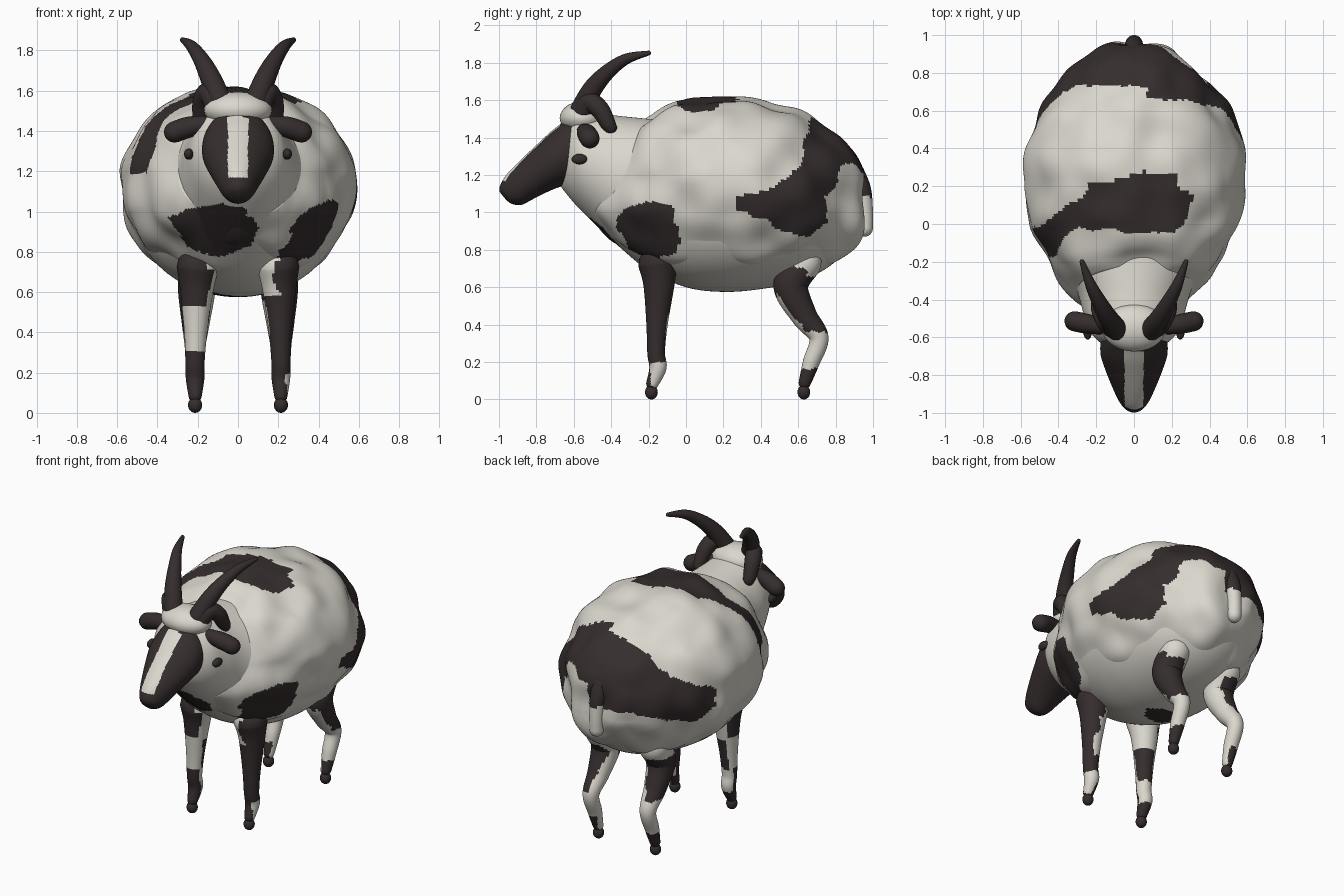
import bpy, bmesh, math
from mathutils import Vector, noise

if "Cube" in bpy.data.objects:
    bpy.data.objects.remove(bpy.data.objects["Cube"])


def material(name, rgb):
    m = bpy.data.materials.new(name)
    m.diffuse_color = (*rgb, 1)
    m.use_nodes = True
    m.node_tree.nodes["Principled BSDF"].inputs["Base Color"].default_value = m.diffuse_color
    return m


WHITE = material("cream wool", (0.70, 0.68, 0.61))
DARK = material("dark brown", (0.036, 0.026, 0.027))


def resample(pts, steps):
    """Catmull-Rom through tuples of any length."""
    p = [pts[0]] + list(pts) + [pts[-1]]
    out = []
    for i in range(1, len(p) - 2):
        for s in range(steps):
            t = s / steps
            out.append([0.5 * (2 * b + (c - a) * t + (2 * a - 5 * b + 4 * c - d) * t * t
                               + (3 * b - a - 3 * c + d) * t ** 3)
                        for a, b, c, d in zip(p[i - 1], p[i], p[i + 1], p[i + 2])])
    return out + [list(pts[-1])]


def skin(name, rings, rule, bump=0.0, ragged=1.0):
    """Join rings of points into a closed smooth mesh; rule(centre, normal) -> dark."""
    bm = bmesh.new()
    vr = [[bm.verts.new(p) for p in r] for r in rings]
    n = len(vr[0])
    for a, b in zip(vr, vr[1:]):
        for i in range(n):
            bm.faces.new((a[i], a[(i + 1) % n], b[(i + 1) % n], b[i]))
    bm.faces.new(vr[0])
    bm.faces.new(vr[-1])
    bmesh.ops.recalc_face_normals(bm, faces=bm.faces)
    bm.normal_update()
    if bump:
        for v, nor in [(v, v.normal.copy()) for v in bm.verts]:
            v.co += nor * bump * noise.noise(v.co * 5)
        bm.normal_update()
    for f in bm.faces:
        f.smooth = True
        c = f.calc_center_median()
        c = c + (noise.noise_vector(c * 12) * 0.016 + noise.noise_vector(c * 35) * 0.010) * ragged
        f.material_index = int(bool(rule(c, f.normal)))
    me = bpy.data.meshes.new(name)
    bm.to_mesh(me)
    bm.free()
    me.materials.append(WHITE)
    me.materials.append(DARK)
    ob = bpy.data.objects.new(name, me)
    bpy.context.collection.objects.link(ob)
    return ob


def loft(name, rings, rule, around=150, steps=12, power=2.0, bump=0.0, ragged=1.0):
    """Rings given as (top y, top z, bottom y, bottom z, half width)."""
    out = []
    for yt, zt, yb, zb, w in resample(rings, steps):
        top, bot = Vector((0, yt, zt)), Vector((0, yb, zb))
        mid, up = (top + bot) / 2, (top - bot) / 2
        ring = []
        for i in range(around):
            a = 2 * math.pi * i / around
            c, s = math.cos(a), math.sin(a)
            cx = math.copysign(abs(c) ** (2 / power), c)
            sz = math.copysign(abs(s) ** (2 / power), s)
            ring.append(mid + up * sz + Vector((w * cx, 0, 0)))
        out.append(ring)
    return skin(name, out, rule, bump, ragged)


def tube(name, pts, rule, side=1, around=28, steps=7):
    """Round-ended tube through (x, y, z, radius) points."""
    path = [(Vector((p[0] * side, p[1], p[2])), p[3]) for p in resample(pts, steps)]
    d0 = (path[0][0] - path[1][0]).normalized()
    d1 = (path[-1][0] - path[-2][0]).normalized()
    ang = [math.radians(a) for a in (22, 45, 66, 84)]
    (p0, r0), (p1, r1) = path[0], path[-1]
    path = ([(p0 + d0 * r0 * math.sin(a), r0 * math.cos(a)) for a in reversed(ang)] + path
            + [(p1 + d1 * r1 * math.sin(a), r1 * math.cos(a)) for a in ang])
    rings, u = [], Vector((1, 0.13, 0.07))
    for i, (p, r) in enumerate(path):
        t = (path[min(i + 1, len(path) - 1)][0] - path[max(i - 1, 0)][0]).normalized()
        u = (u - t * u.dot(t)).normalized()
        v = t.cross(u)
        rings.append([p + (u * math.cos(2 * math.pi * k / around)
                           + v * math.sin(2 * math.pi * k / around)) * r for k in range(around)])
    return skin(name, rings, rule)


def ball(name, c, r, rule):
    rings = []
    for i in range(15):
        a = math.pi * i / 14
        s = max(math.sin(a), 0.02)
        rings.append([Vector((c[0] + r[0] * s * math.cos(k * math.pi / 14), c[1] - r[1] * math.cos(a),
                              c[2] + r[2] * s * math.sin(k * math.pi / 14))) for k in range(28)])
    return skin(name, rings, rule)


def inside(x, y, poly):
    hit = False
    for (x1, y1), (x2, y2) in zip(poly, poly[1:] + poly[:1]):
        if (y1 > y) != (y2 > y) and x < (x2 - x1) * (y - y1) / (y2 - y1) + x1:
            hit = not hit
    return hit


# coat patches, drawn in top (x,y), side (y,z) and front (x,z) projection
SADDLE = [(-.60, -.15), (-.60, -.05), (-.5, -.02), (-.4, .07), (-.3, .12), (-.23, .23), (-.1, .23), (0, .27),
          (.1, .28), (.22, .27), (.25, .18), (.31, .16), (.29, .04), (.2, -.05), (0, -.05), (-.3, -.02),
          (-.37, -.07), (-.42, -.18)]
RUMP_R = [(.64, 1.7), (1.1, 1.6), (1.1, 1.21), (.95, 1.21), (.89, 1.26), (.83, 1.25), (.8, 1.15), (.74, 1.08),
          (.75, .95), (.65, .87), (.52, .9), (.42, .96), (.27, 1.02), (.26, 1.09), (.45, 1.12), (.55, 1.2),
          (.63, 1.25), (.62, 1.35), (.66, 1.45)]
RUMP_L = [(.70, 1.7), (1.1, 1.6), (1.1, 1.08), (.9, 1.06), (.75, 1.0), (.6, .96), (.46, 1.02), (.46, 1.15),
          (.58, 1.2), (.70, 1.27), (.74, 1.36)]
SHOULDER = [(-.38, .93), (-.33, 1.02), (-.2, 1.06), (-.08, 1.04), (-.05, .93), (-.02, .85), (-.05, .78),
            (-.2, .74), (-.3, .76), (-.33, .85)]
CHEST = [(-.35, .97), (-.28, 1.0), (-.12, 1.04), (.03, 1.02), (.1, .92), (.05, .82), (-.1, .78),
         (-.25, .82), (-.3, .9)]


def coat(c, n):
    if c.z > 1.19 and inside(c.x, c.y, SADDLE):
        return True
    if inside(c.y, c.z, RUMP_R if c.x > 0.07 else RUMP_L):
        return True
    if c.x > 0.2 and inside(c.y, c.z, SHOULDER):
        return True
    if c.y < -0.1 and inside(c.x, c.z, CHEST):
        return True
    return c.z < 0.66 and ((c.x + .1) / .14) ** 2 + ((c.y - .16) / .09) ** 2 < 1


def dark(c, n):
    return True


def white(c, n):
    return False


# smooth body with neck, and the bumpy fleece over it
body = [(-.67, 1.32, 1.14, .08), (-.64, 1.45, 1.10, .16), (-.58, 1.53, 1.03, .225), (-.48, 1.53, .93, .265),
        (-.35, 1.515, .81, .305), (-.2, 1.5, .69, .385), (0, 1.48, .60, .48), (.2, 1.48, .575, .52),
        (.4, 1.48, .59, .51), (.6, 1.42, .63, .44), (.75, 1.3, .70, .33), (.86, 1.2, .80, .21),
        (.92, 1.1, .92, .08)]
loft("body_and_neck", [(y, t, y, b, w) for y, t, b, w in body], coat)
# the front rim of the fleece leans forward towards the chest
fleece = [(.1, 1.615, .65, .56), (.35, 1.605, .635, .58), (.55, 1.56, .65, .515), (.7, 1.49, .70, .43),
          (.82, 1.40, .76, .335), (.91, 1.29, .83, .235), (.95, 1.2, .92, .14), (.962, 1.10, 1.0, .04)]
loft("fleece", [(-.22, 1.50, -.50, .965, .30), (-.18, 1.525, -.42, .875, .365), (-.12, 1.56, -.30, .775, .435),
                (-.03, 1.59, -.13, .68, .51)] + [(y, t, y, b, w) for y, t, b, w in fleece],
     coat, around=200, power=2.15, bump=.04)

# head with a white blaze
loft("head", [(-.50, 1.45, -.50, 1.20, .10), (-.60, 1.51, -.56, 1.15, .165), (-.70, 1.45, -.66, 1.14, .178),
              (-.80, 1.36, -.74, 1.11, .152), (-.90, 1.265, -.82, 1.07, .115), (-.965, 1.195, -.88, 1.04, .085),
              (-.995, 1.14, -.93, 1.045, .055), (-.997, 1.11, -.96, 1.065, .02)],
     lambda c, n: not (abs(c.x) < .05 and n.z > .2 and c.z > 1.17 and c.y < -.67), around=144, ragged=.3)
ball("poll_wool", (0, -.55, 1.505), (.17, .125, .09), white)

# tail, dark at the root
tube("tail", [(0, .90, 1.21, .055), (0, .94, 1.12, .05), (0, .955, 1.0, .045), (0, .955, .915, .045)],
     lambda c, n: c.z > 1.09)

# leg markings: (z from, z to, facing x, facing y, limit)
MARKS = {
    ("front", 1): [(0, .14, -.5, -.5, -.2), (.14, .2, -.5, -.7, .2), (.2, .32, .3, .3, -1),
                   (.32, .58, .6, -.6, -.4), (.58, .9, 1, .1, -.05)],
    ("front", -1): [(0, .14, 0, 1, -2), (.14, .3, -.3, -1, -.3), (.3, .5, .6, .8, .35), (.53, .72, -.6, -.7, -.2),
                    (.72, .8, -.7, -.4, .2)],
    ("hind", 1): [(0, .17, 1, 0, -.6), (.36, .66, .7, .5, .1), (.56, .7, .3, -.8, -.1)],
    ("hind", -1): [(0, .18, -1, 0, -.6), (.40, .67, -.7, .5, .2)],
}
LEGS = {
    "front": [(.2, -.15, .72, .105), (.205, -.145, .61, .083), (.21, -.155, .4, .057), (.213, -.16, .25, .047),
              (.213, -.15, .17, .046), (.213, -.18, .085, .033)],
    "hind": [(.2, .635, .73, .09), (.205, .56, .61, .093), (.21, .63, .45, .07), (.213, .71, .33, .052),
             (.213, .67, .2, .045), (.213, .635, .09, .033)],
}

for side, label in ((1, "right"), (-1, "left")):
    # legs and hooves
    for kind, path in LEGS.items():
        marks = MARKS[kind, side]
        tube(f"{kind}_leg_{label}", path,
             lambda c, n: any(a <= c.z < b and n.x * x + n.y * y > k + .5 * noise.noise(c * 9)
                              for a, b, x, y, k in marks), side, around=40, steps=12)
        ball(f"{kind}_hoof_{label}", (.213 * side, path[-1][1] - .005, .039), (.035, .034, .039), dark)
    # ears, eyes and the two pairs of horns
    tube(f"ear_{label}", [(.14, -.545, 1.435, .04), (.24, -.53, 1.42, .052), (.315, -.515, 1.395, .053)], dark, side)
    ball(f"eye_{label}", (.245 * side, -.57, 1.285), (.023, .042, .028), dark)
    tube(f"upright_horn_{label}", [(.09, -.56, 1.55, .058), (.135, -.50, 1.66, .052), (.18, -.42, 1.75, .041),
                                   (.23, -.32, 1.82, .029), (.275, -.20, 1.852, .013)], dark, side)
    tube(f"side_horn_{label}", [(.12, -.55, 1.54, .05), (.148, -.515, 1.59, .052), (.175, -.46, 1.55, .05),
                                (.185, -.42, 1.48, .042), (.185, -.405, 1.455, .036)], dark, side)
